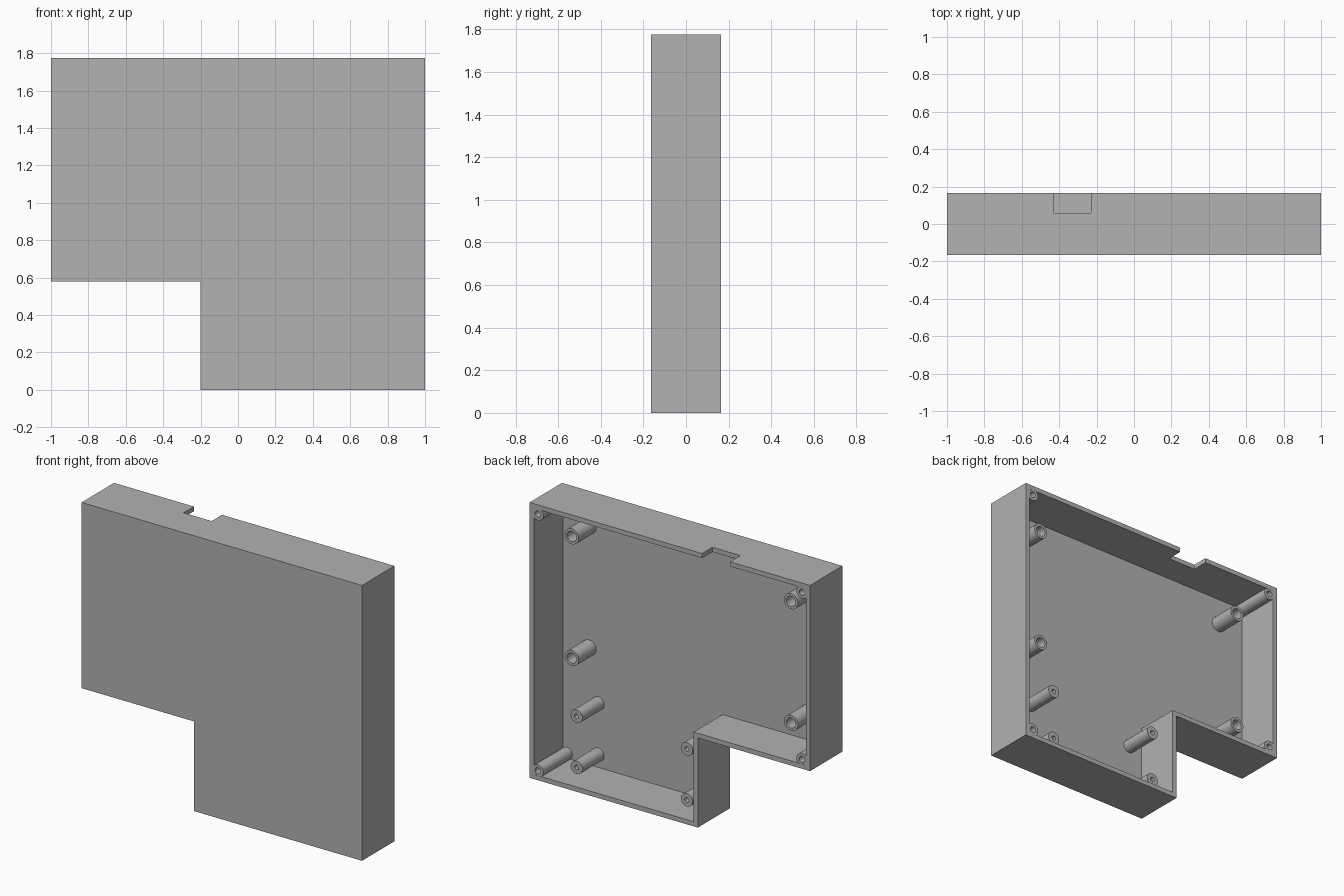
import bpy, bmesh, math
from mathutils import Vector

if "Cube" in bpy.data.objects:
    bpy.data.objects.remove(bpy.data.objects["Cube"])

HEIGHT, BACK, WALL = 1.775, 0.165, 0.03
FLOOR = -BACK + 0.035

grey = bpy.data.materials.new("light grey plastic")
grey.use_nodes = True
grey.diffuse_color = (0.445, 0.445, 0.445, 1)
grey.node_tree.nodes["Principled BSDF"].inputs["Base Color"].default_value = grey.diffuse_color


def push(bm, face, dy):
    """Extrude one face along y and return the moved face."""
    new = bmesh.ops.extrude_discrete_faces(bm, faces=[face])["faces"][0]
    bmesh.ops.translate(bm, verts=new.verts[:], vec=Vector((0, dy, 0)))
    bm.normal_update()
    return new


def hollow_prism(name, outline, y0, y1, rim, bottom):
    """Extrude an x-z outline from y0 to y1, then sink a pocket down to bottom."""
    bm = bmesh.new()
    verts = [bm.verts.new((x, y0, z)) for x, z in outline]
    top = push(bm, bm.faces.new(verts), y1 - y0)
    bm.faces.new(verts)
    bmesh.ops.recalc_face_normals(bm, faces=bm.faces[:])
    bmesh.ops.inset_region(bm, faces=[top], thickness=rim, use_even_offset=True)
    push(bm, top, bottom - y1)
    bmesh.ops.recalc_face_normals(bm, faces=bm.faces[:])
    mesh = bpy.data.meshes.new(name)
    bm.to_mesh(mesh)
    bm.free()
    mesh.materials.append(grey)
    ob = bpy.data.objects.new(name, mesh)
    bpy.context.collection.objects.link(ob)
    return ob


def select(ob):
    bpy.ops.object.select_all(action="DESELECT")
    ob.select_set(True)
    bpy.context.view_layer.objects.active = ob


def post(name, x, z, radius, hole, top):
    """Round standoff with a screw hole, rising from the floor."""
    steps = [2 * math.pi * i / 32 for i in range(32)]
    ring = [(x + radius * math.cos(a), z + radius * math.sin(a)) for a in steps]
    ob = hollow_prism(name, ring, FLOOR - 0.01, top, radius - hole, FLOOR)
    select(ob)
    bpy.ops.object.shade_smooth_by_angle(angle=math.radians(35))


# L-shaped open case
outline = [(-0.2, 0), (1, 0), (1, HEIGHT), (-1, HEIGHT), (-1, 0.578), (-0.2, 0.578)]
case = hollow_prism("case_shell", outline, -BACK, BACK, WALL, FLOOR)

# Cable opening in the top wall
bpy.ops.mesh.primitive_cube_add(size=1, location=(-0.33, 0.16, HEIGHT))
cutter = bpy.context.object
cutter.name = "cable_opening_cutter"
cutter.scale = (0.2, 0.2, 0.2)
cutter.hide_render = True
cut = case.modifiers.new("cable_opening", "BOOLEAN")
cut.operation = "DIFFERENCE"
cut.solver = "EXACT"
cut.object = cutter
select(case)
bpy.ops.object.modifier_apply(modifier=cut.name)
bpy.data.objects.remove(cutter)

# Lid screw posts in the corners
for x, z in [(0.942, HEIGHT - 0.06), (0.942, 0.06), (-0.942, HEIGHT - 0.06), (-0.942, 0.637)]:
    post("corner_post", x, z, 0.04, 0.02, BACK - 0.001)

# Wide standoffs for the main board
for x in (-0.782, 0.782):
    for z in (0.785, 1.569):
        post("main_board_post", x, z, 0.05, 0.033, BACK - 0.118)

# Narrow standoffs for the small board
for x in (-0.07, 0.716):
    for z in (0.115, 0.444):
        post("small_board_post", x, z, 0.042, 0.015, BACK - 0.073)
